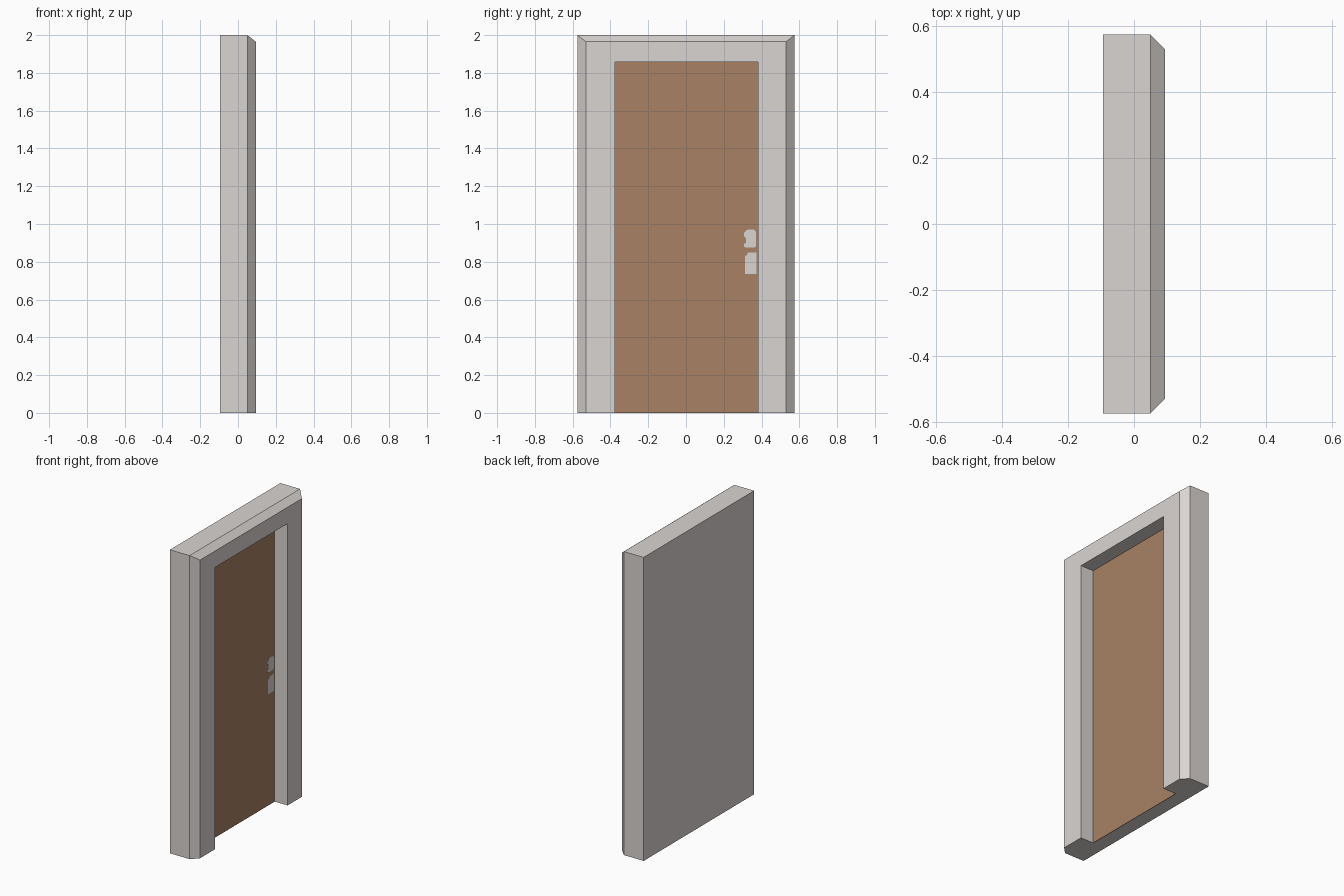
import bpy, bmesh

if "Cube" in bpy.data.objects:
    bpy.data.objects.remove(bpy.data.objects["Cube"])


def material(name, rgb):
    m = bpy.data.materials.new(name)
    m.diffuse_color = (*rgb, 1)
    m.use_nodes = True
    m.node_tree.nodes["Principled BSDF"].inputs["Base Color"].default_value = m.diffuse_color
    return m


GREY = material("pale warm grey", (0.70, 0.665, 0.645))
BROWN = material("door brown", (0.392, 0.220, 0.127))

X_BACK, X_EDGE, X_FRONT, X_DOOR = -0.094, 0.05, 0.094, 0.0
Y0, Y1, Z_TOP = -0.376, 0.382, 1.857      # door opening


def finish(name, bm, mat):
    bmesh.ops.recalc_face_normals(bm, faces=bm.faces)
    me = bpy.data.meshes.new(name)
    bm.to_mesh(me)
    bm.free()
    me.materials.append(mat)
    ob = bpy.data.objects.new(name, me)
    bpy.context.collection.objects.link(ob)
    return ob


def plate(name, outline, x, depth, mat):
    """Extrude a (y, z) outline from x towards the front."""
    bm = bmesh.new()
    face = bm.faces.new([bm.verts.new((x, y, z)) for y, z in outline])
    new = bmesh.ops.extrude_face_region(bm, geom=[face], use_keep_orig=True)["geom"]
    bmesh.ops.translate(bm, vec=(depth, 0, 0),
                        verts=[g for g in new if isinstance(g, bmesh.types.BMVert)])
    return finish(name, bm, mat)


# Door frame: nested arches from the back edge round to the recess
arches = [(X_BACK, -0.575, 0.575, 2.0),
          (X_EDGE, -0.575, 0.575, 2.0),
          (X_FRONT, -0.53, 0.53, 1.965),
          (X_FRONT, Y0, Y1, Z_TOP),
          (X_DOOR - 0.004, Y0, Y1, Z_TOP)]
bm = bmesh.new()
loops = [[bm.verts.new((x, y, z)) for y, z in ((a, 0), (a, t), (b, t), (b, 0))]
         for x, a, b, t in arches]
for p, q in zip(loops, loops[1:]):
    for i in range(3):
        bm.faces.new((p[i], p[i + 1], q[i + 1], q[i]))
bm.faces.new(loops[0])                     # back
bm.faces.new(loops[-1])                    # recess behind the door
bm.faces.new([l[0] for l in loops] + [l[3] for l in reversed(loops)])  # underside
finish("door_frame", bm, GREY)

# Door leaf
plate("door_leaf", [(Y0, 0), (Y0, Z_TOP), (Y1, Z_TOP), (Y1, 0)],
      X_DOOR - 0.004, 0.004, BROWN)

# Handle plate and lock plate, flat against the leaf
plate("handle_plate", [(0.315, 0.875), (0.365, 0.875), (0.371, 0.885), (0.371, 0.96),
                       (0.36, 0.97), (0.325, 0.97), (0.307, 0.955), (0.307, 0.935),
                       (0.318, 0.925), (0.318, 0.9), (0.307, 0.895), (0.307, 0.882)],
      X_DOOR, 0.001, GREY)
plate("lock_plate", [(0.312, 0.734), (0.374, 0.734), (0.374, 0.848), (0.328, 0.848),
                     (0.322, 0.835), (0.312, 0.83)],
      X_DOOR, 0.001, GREY)
